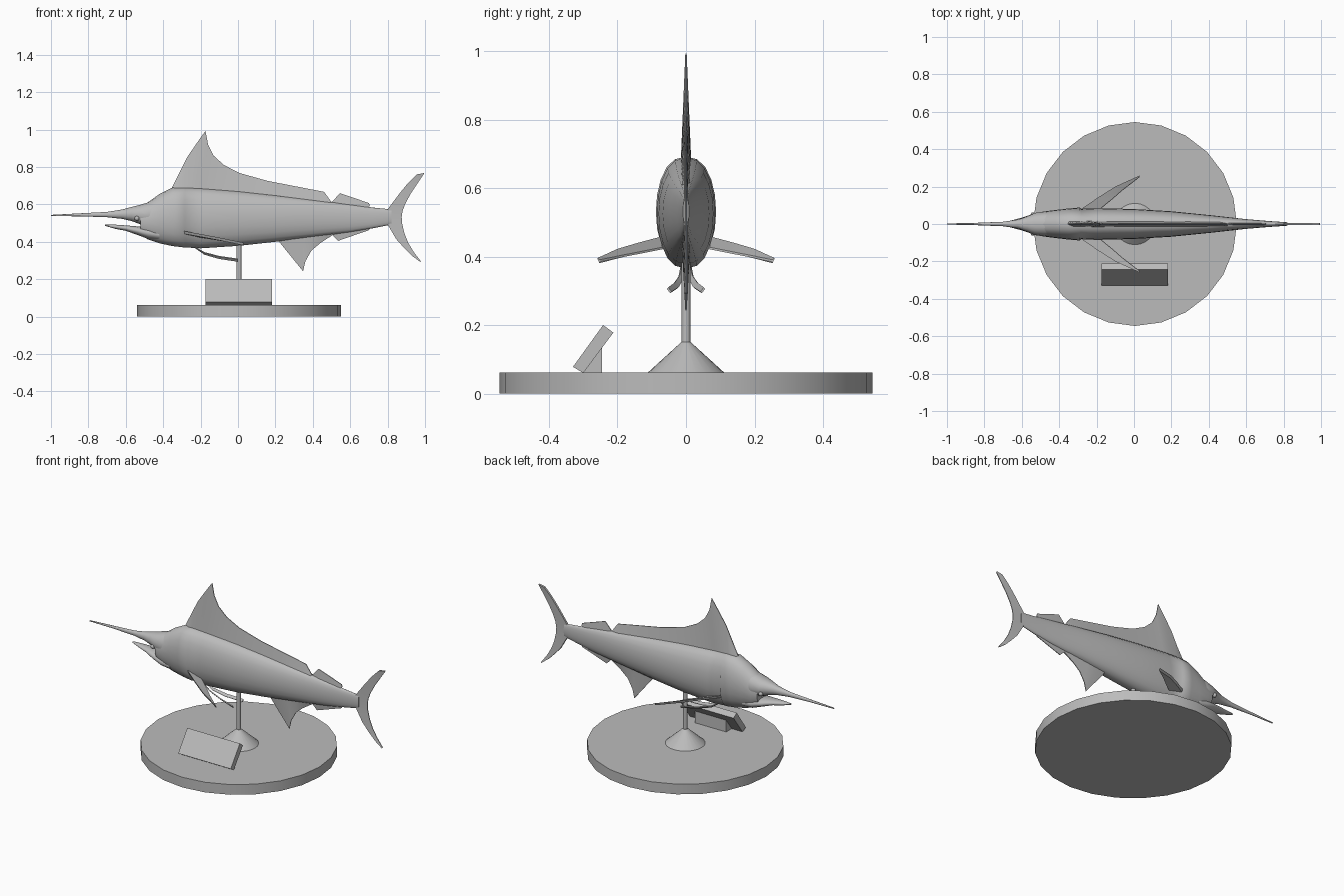
import bpy, bmesh, math
from mathutils import Vector

cube = bpy.data.objects.get("Cube")
if cube:
    bpy.data.objects.remove(cube, do_unlink=True)

GREY = (0.5, 0.5, 0.5, 1)
mat = bpy.data.materials.new("plain grey")
mat.use_nodes = True
mat.diffuse_color = GREY
mat.node_tree.nodes["Principled BSDF"].inputs["Base Color"].default_value = GREY


def finish(obj, angle):
    """Apply the material and shade smooth below the given angle."""
    obj.data.materials.clear()
    obj.data.materials.append(mat)
    bpy.ops.object.select_all(action='DESELECT')
    obj.select_set(True)
    bpy.context.view_layer.objects.active = obj
    bpy.ops.object.shade_smooth_by_angle(angle=math.radians(angle))
    return obj


def skin(name, rings, angle=40):
    """Join equal rings of points into a closed, capped mesh."""
    bm = bmesh.new()
    loops = [[bm.verts.new(p) for p in ring] for ring in rings]
    for a, b in zip(loops, loops[1:]):
        for i in range(len(a)):
            j = (i + 1) % len(a)
            bm.faces.new((a[i], a[j], b[j], b[i]))
    bm.faces.new(loops[0])
    bm.faces.new(loops[-1])
    bmesh.ops.remove_doubles(bm, verts=bm.verts, dist=0.0002)
    bmesh.ops.recalc_face_normals(bm, faces=bm.faces)
    mesh = bpy.data.meshes.new(name)
    bm.to_mesh(mesh)
    bm.free()
    obj = bpy.data.objects.new(name, mesh)
    bpy.context.collection.objects.link(obj)
    return finish(obj, angle)


def oval_loft(name, stations, sides=20, power=0.85):
    """Stations are (x, top z, bottom z, half width)."""
    rings = []
    for x, top, bottom, width in stations:
        ring = []
        for k in range(sides):
            t = math.tau * k / sides
            c, s = math.cos(t), math.sin(t)
            y = math.copysign(abs(c) ** power, c) * width
            ring.append((x, y, (top + bottom) / 2 + s * (top - bottom) / 2))
        rings.append(ring)
    return skin(name, rings, 50)


def blade(name, edge_a, edge_b, thick_a, thick_b, across=(0, 1, 0)):
    """Thin fin between two edges, tapering from thick_a to thick_b."""
    n = Vector(across)
    rings = []
    for a, b in zip(edge_a, edge_b):
        a, b = Vector(a), Vector(b)
        rings.append((a + n * thick_a, b + n * thick_b, b - n * thick_b, a - n * thick_a))
    return skin(name, rings, 30)


def flat(points):
    return [(x, 0, z) for x, z in points]


# Fish body, with a small step behind the gill cover
oval_loft("body", [
    (-.52, .592, .435, .058), (-.48, .612, .412, .067), (-.42, .655, .392, .075),
    (-.35, .69, .377, .083), (-.29, .692, .37, .088), (-.283, .692, .37, .081),
    (-.2, .688, .365, .085), (0, .672, .378, .08), (.2, .65, .4, .068),
    (.4, .625, .425, .048), (.6, .6, .45, .026), (.72, .583, .472, .016), (.82, .573, .492, .009)])

# Upper jaw drawn out into the bill, and the open lower jaw
oval_loft("bill", [
    (-1, .544, .537, .003), (-.85, .552, .536, .006), (-.7, .56, .531, .012),
    (-.62, .573, .522, .024), (-.57, .587, .51, .042), (-.53, .597, .495, .059),
    (-.48, .612, .475, .067), (-.42, .63, .46, .06)], 14)
oval_loft("lower_jaw", [
    (-.71, .492, .485, .006), (-.66, .492, .47, .018), (-.6, .488, .458, .034),
    (-.54, .483, .437, .054), (-.48, .478, .414, .064), (-.42, .47, .405, .06)], 14)

# Tall dorsal fin
blade("dorsal_fin",
      flat([(-.36, .66), (-.33, .66), (-.3, .66), (-.26, .66), (-.23, .66), (-.2, .66), (-.16, .66),
            (-.1, .65), (0, .64), (.12, .63), (.3, .61), (.45, .59), (.52, .58)]),
      flat([(-.355, .685), (-.31, .775), (-.27, .855), (-.215, .935), (-.174, .993), (-.16, .92), (-.13, .86),
            (-.075, .81), (.01, .767), (.16, .725), (.3, .698), (.46, .667), (.5, .612)]),
      .016, .002)

# Small second dorsal, anal fins
blade("second_dorsal_fin", flat([(.49, .58), (.56, .58), (.64, .57), (.68, .57)]),
      flat([(.5, .61), (.545, .66), (.7, .607), (.705, .592)]), .008, .002)
blade("anal_fin", flat([(.21, .42), (.28, .43), (.34, .44), (.4, .44), (.47, .45), (.52, .45)]),
      flat([(.22, .4), (.348, .242), (.36, .295), (.392, .352), (.44, .393), (.5, .432)]), .012, .002)
blade("second_anal_fin", flat([(.49, .46), (.56, .47), (.64, .48), (.68, .49)]),
      flat([(.5, .44), (.535, .405), (.7, .462), (.705, .475)]), .008, .002)

# Forked tail, from leading edges to trailing edge
blade("tail_fin",
      flat([(.993, .767), (.955, .76), (.91, .715), (.865, .66), (.8, .573),
            (.79, .533), (.8, .493), (.845, .415), (.89, .365), (.93, .325), (.975, .292)]),
      flat([(.995, .764), (.955, .705), (.925, .66), (.895, .605), (.88, .565),
            (.875, .533), (.878, .495), (.89, .445), (.91, .395), (.94, .345), (.978, .295)]),
      .006, .002)

# Paired fins and eyes
for side, s in (("left", 1), ("right", -1)):
    blade(side + "_pectoral_fin",
          [(-.3, s * .065, .452), (-.19, s * .14, .432), (-.1, s * .197, .415), (.03, s * .256, .388)],
          [(-.2, s * .065, .425), (-.12, s * .13, .412), (-.06, s * .182, .402), (.028, s * .25, .388)],
          .008, .003, (0, .4 * s, .92))
    blade(side + "_pelvic_fin",
          [(-.25, s * .012, .385), (-.18, s * .02, .343), (-.1, s * .035, .322), (0, s * .054, .308)],
          [(-.24, s * .005, .375), (-.18, s * .01, .333), (-.1, s * .022, .31), (0, s * .044, .295)],
          .003, .003, (0, .7 * s, -.7))
    bpy.ops.mesh.primitive_uv_sphere_add(segments=12, ring_count=8, radius=.013,
                                         location=(-.54, s * .05, .525))
    eye = bpy.context.object
    eye.name = side + "_eye"
    finish(eye, 40)


# Display stand
def turned(name, z0, z1, r0, r1, sides):
    bpy.ops.mesh.primitive_cone_add(vertices=sides, radius1=r0, radius2=r1, depth=z1 - z0,
                                    location=(.005, 0, (z0 + z1) / 2))
    obj = bpy.context.object
    obj.name = name
    return finish(obj, 40)


turned("round_base", 0, .062, .545, .545, 24)
turned("stand_cone", .06, .15, .113, .014, 24)
turned("stand_pole", .14, .42, .013, .013, 16)


# Tilted plaque and its wedge support
def extrude_x(name, profile, x0, x1):
    return skin(name, [[(x, y, z) for y, z in profile] for x in (x0, x1)], 20)


extrude_x("plaque", [(-.33, .078), (-.242, .2), (-.212, .178), (-.3, .06)], -.173, .182)
extrude_x("plaque_support", [(-.3, .06), (-.245, .138), (-.245, .06)], -.1, .11)
